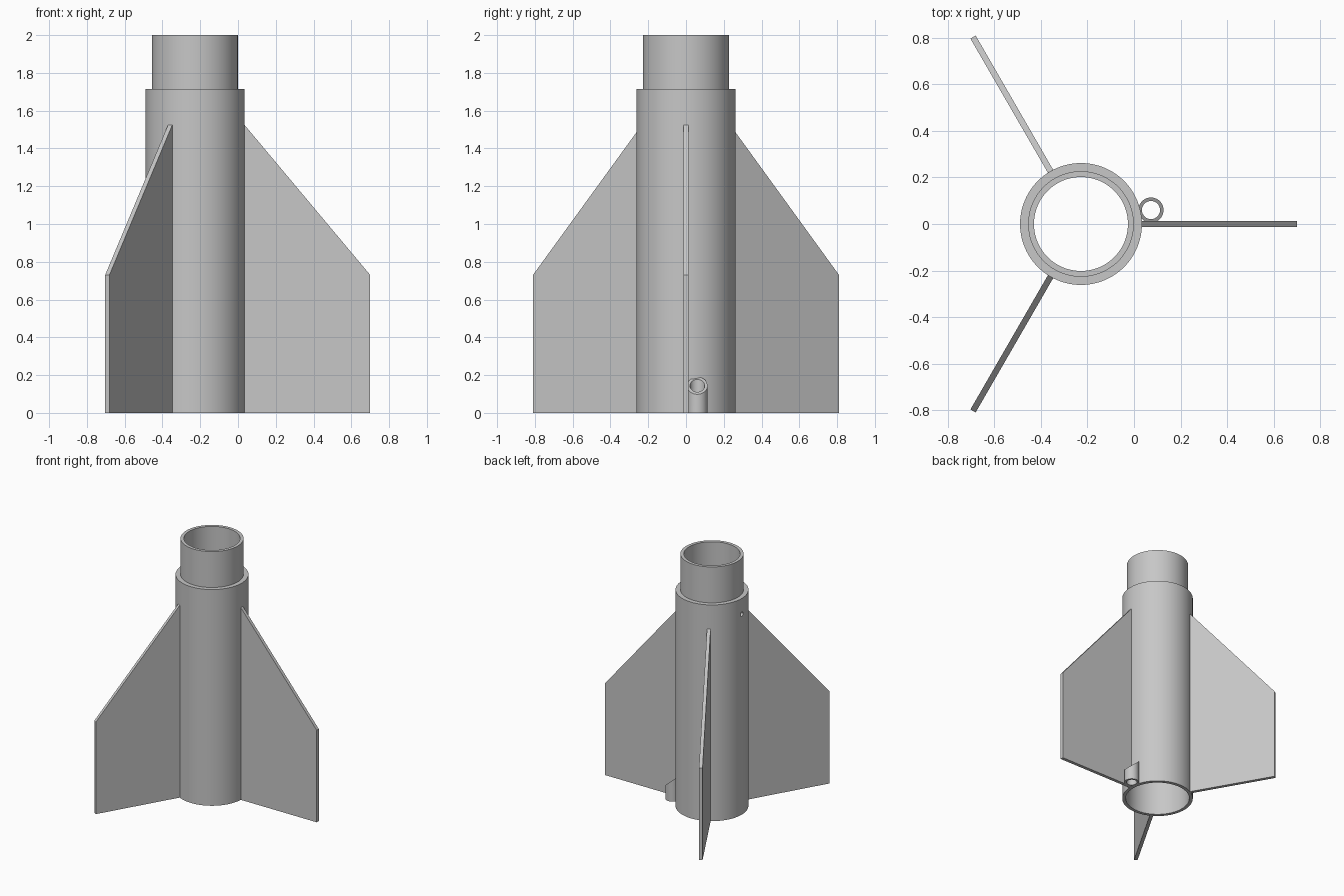
import bpy, bmesh
from math import cos, sin, pi, radians
from mathutils import Matrix, Vector

if "Cube" in bpy.data.objects:
    bpy.data.objects.remove(bpy.data.objects["Cube"], do_unlink=True)

AXIS_X = -0.228      # centre line of the tube
BODY_R = 0.262
FIN_HALF = 0.013

grey = bpy.data.materials.new("plain grey")
grey.use_nodes = True
grey.diffuse_color = (0.57, 0.57, 0.57, 1)
grey.node_tree.nodes["Principled BSDF"].inputs["Base Color"].default_value = grey.diffuse_color


def finish(name, bm):
    bmesh.ops.recalc_face_normals(bm, faces=bm.faces)
    mesh = bpy.data.meshes.new(name)
    bm.to_mesh(mesh)
    bm.free()
    mesh.materials.append(grey)
    ob = bpy.data.objects.new(name, mesh)
    bpy.context.collection.objects.link(ob)
    return ob


def smooth(ob):
    bpy.ops.object.select_all(action="DESELECT")
    ob.select_set(True)
    bpy.context.view_layer.objects.active = ob
    bpy.ops.object.shade_smooth_by_angle(angle=radians(30))


def lathe(profile, centre, steps):
    """Revolve a closed (radius, height) profile about a vertical line."""
    bm = bmesh.new()
    rings = []
    for i in range(steps):
        a = 2 * pi * i / steps
        rings.append([bm.verts.new((centre[0] + r * cos(a), centre[1] + r * sin(a), z))
                      for r, z in profile])
    n = len(profile)
    for i in range(steps):
        here, after = rings[i], rings[(i + 1) % steps]
        for j in range(n):
            k = (j + 1) % n
            bm.faces.new((here[j], after[j], after[k], here[k]))
    return bm


# Body tube with the narrower coupler collar at its top
tube = finish("body_tube", lathe(
    [(0.236, 0), (BODY_R, 0), (BODY_R, 1.715), (0.227, 1.715),
     (0.227, 2), (0.202, 2), (0.202, 1.43), (0.236, 1.43)], (AXIS_X, 0), 96))

# Small vent hole through the wall
bm = bmesh.new()
bmesh.ops.create_cone(
    bm, cap_ends=True, segments=20, radius1=0.017, radius2=0.017, depth=0.16,
    matrix=Matrix.Translation((AXIS_X - 0.24, 0, 1.59)) @ Matrix.Rotation(pi / 2, 4, "Y"))
cutter = finish("vent_cutter", bm)
cutter.hide_render = True
cut = tube.modifiers.new("vent_hole", "BOOLEAN")
cut.operation = "DIFFERENCE"
cut.solver = "EXACT"
cut.object = cutter
bpy.ops.object.select_all(action="DESELECT")
tube.select_set(True)
bpy.context.view_layer.objects.active = tube
bpy.ops.object.modifier_apply(modifier=cut.name)
bpy.data.objects.remove(cutter, do_unlink=True)
smooth(tube)

# Three swept fins around the tube
outline = [(0.255, 0), (0.928, 0), (0.928, 0.73), (BODY_R, 1.525), (0.255, 1.525)]
for name, angle in (("left_fin", 0), ("back_fin", 120), ("front_fin", 240)):
    bm = bmesh.new()
    face = bm.faces.new([bm.verts.new((r, -FIN_HALF, z)) for r, z in outline])
    side = bmesh.ops.extrude_face_region(bm, geom=[face])
    bmesh.ops.translate(bm, vec=(0, 2 * FIN_HALF, 0),
                        verts=[v for v in side["geom"] if isinstance(v, bmesh.types.BMVert)])
    bm.transform(Matrix.Translation((AXIS_X, 0, 0)) @ Matrix.Rotation(radians(angle), 4, "Z"))
    finish(name, bm)

# Short launch guide in the corner beside the left fin, with a slanted top
bm = lathe([(0.039, 0), (0.054, 0), (0.054, 0.1), (0.039, 0.1)], (0.073, 0.06), 40)
for v in bm.verts:
    if v.co.z > 0.05:
        v.co.z = 0.19 - 0.85 * (v.co.x - 0.019)
smooth(finish("launch_guide", bm))
